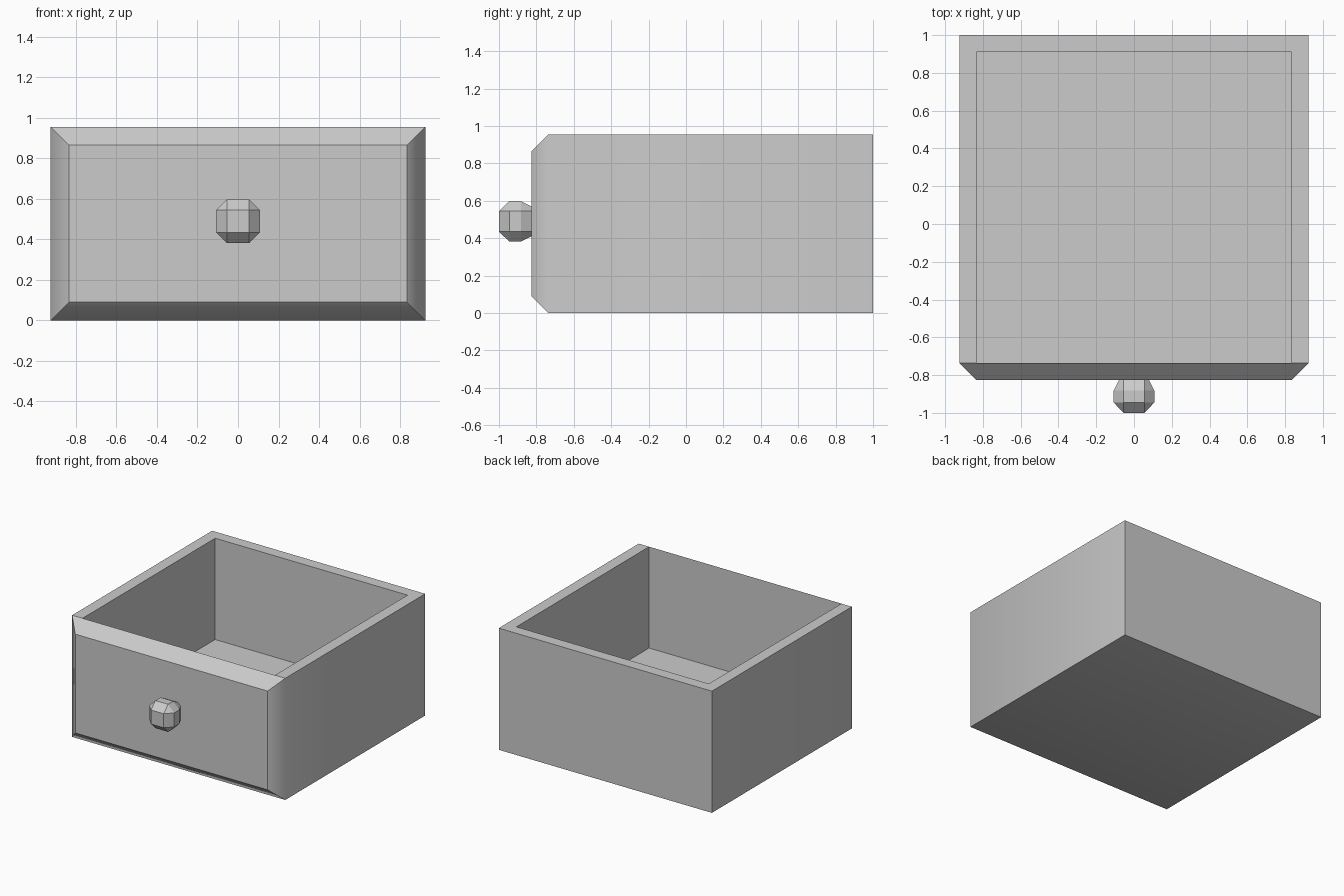
import bpy, bmesh
from mathutils import Vector

if "Cube" in bpy.data.objects:
    bpy.data.objects.remove(bpy.data.objects["Cube"])


def finish(bm, name):
    bmesh.ops.recalc_face_normals(bm, faces=bm.faces)
    me = bpy.data.meshes.new(name)
    bm.to_mesh(me)
    bm.free()
    ob = bpy.data.objects.new(name, me)
    bpy.context.collection.objects.link(ob)
    return ob


# Drawer box: hollow, with a chamfered front
W, H, T, FLOOR = 0.925, 0.955, 0.09, 0.16
FRONT, BACK = -0.825, 1.0
MID = FRONT + T
bm = bmesh.new()


def ring_xz(x, y, z0, z1):
    return [bm.verts.new((px, y, pz)) for px, pz in ((-x, z0), (x, z0), (x, z1), (-x, z1))]


def ring_xy(x, y0, y1, z):
    return [bm.verts.new((px, py, z)) for px, py in ((-x, y0), (x, y0), (x, y1), (-x, y1))]


face = ring_xz(W - T, FRONT, T, H - T)
mid = ring_xz(W, MID, 0, H)
back = ring_xz(W, BACK, 0, H)
hole = ring_xy(W - T, MID, BACK - T, H)
base = ring_xy(W - T, MID, BACK - T, FLOOR)

bm.faces.new(face)
bm.faces.new(back)
bm.faces.new(base)
# front chamfers; the top one ends at the edge of the opening
for i in (0, 1, 3):
    j = (i + 1) % 4
    bm.faces.new((face[i], face[j], mid[j], mid[i]))
    bm.faces.new((mid[i], mid[j], back[j], back[i]))
bm.faces.new((face[2], face[3], mid[3], hole[0], hole[1], mid[2]))
# rim around the opening and inner walls
bm.faces.new((mid[2], hole[1], hole[2], back[2]))
bm.faces.new((mid[3], back[3], hole[3], hole[0]))
bm.faces.new((back[2], hole[2], hole[3], back[3]))
for i in range(4):
    j = (i + 1) % 4
    bm.faces.new((hole[i], hole[j], base[j], base[i]))

# soft shading only where the chamfer meets the sides
soft = {frozenset((mid[i], mid[(i + 1) % 4])) for i in (0, 1, 3)}
for f in bm.faces:
    f.smooth = True
for e in bm.edges:
    e.smooth = frozenset(e.verts) in soft
finish(bm, "drawer_box")

# Knob: faceted ball whose back is sunk into the front panel
R, S, KZ = 0.108, 0.055, 0.49
bm = bmesh.new()
for sx in (-1, 1):
    for sz in (-1, 1):
        for x, y, z in ((S, -1.0, S), (S, -0.945, R), (R, -0.945, S),
                        (S, -0.882, R), (R, -0.882, S), (S, -0.78, S)):
            bm.verts.new(Vector((sx * x, y, KZ + sz * z)))
bmesh.ops.convex_hull(bm, input=bm.verts)
bmesh.ops.dissolve_limit(bm, angle_limit=0.02, verts=bm.verts, edges=bm.edges)
finish(bm, "knob")
